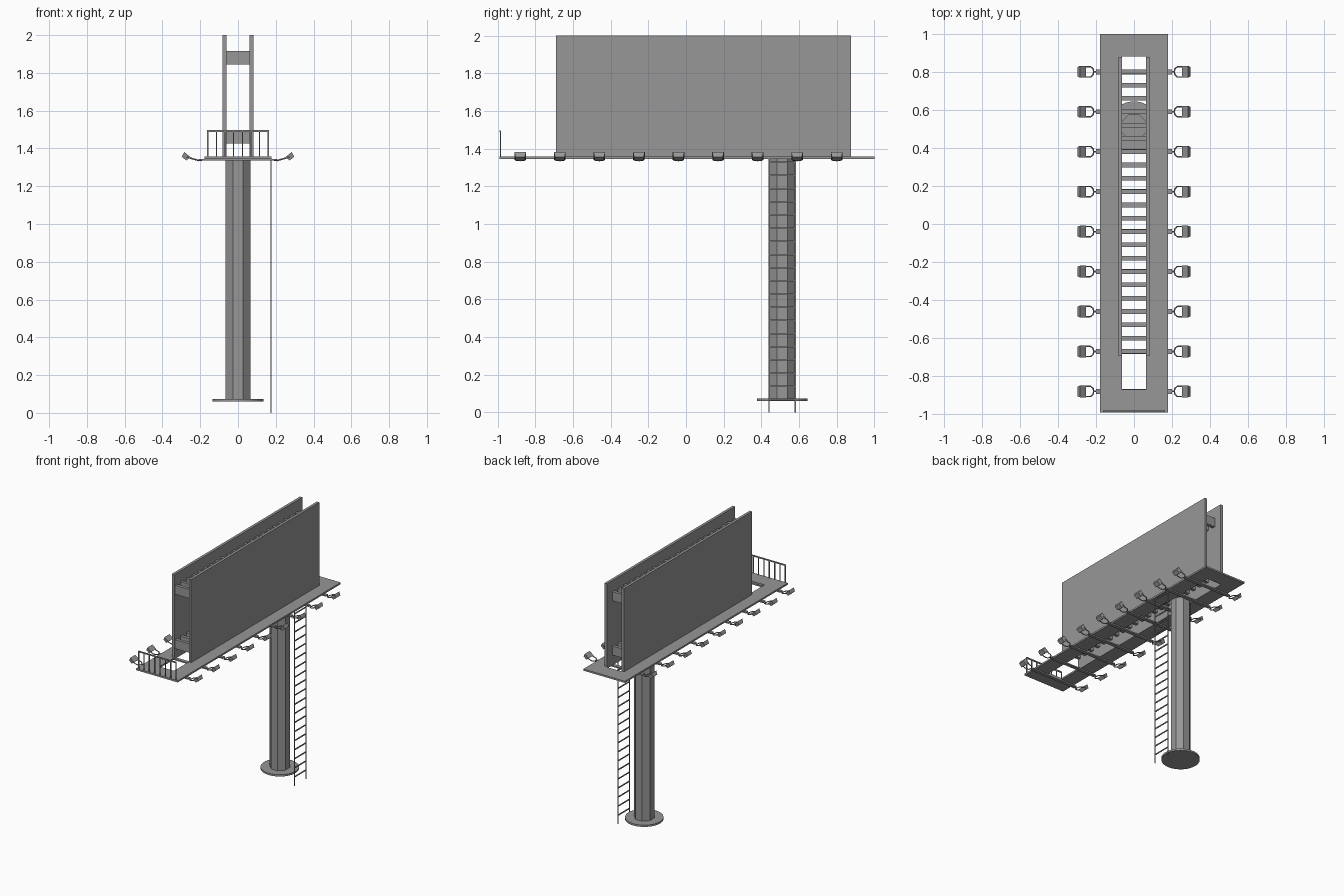
import bpy, bmesh, math
from mathutils import Matrix, Vector

cube = bpy.data.objects.get("Cube")
if cube:
    bpy.data.objects.remove(cube, do_unlink=True)

grey = bpy.data.materials.new("steel_grey")
grey.use_nodes = True
COLOUR = (0.31, 0.31, 0.31, 1)
grey.diffuse_color = COLOUR
grey.node_tree.nodes["Principled BSDF"].inputs["Base Color"].default_value = COLOUR


def finish(name, bm):
    bmesh.ops.recalc_face_normals(bm, faces=bm.faces)
    mesh = bpy.data.meshes.new(name)
    bm.to_mesh(mesh)
    bm.free()
    mesh.materials.append(grey)
    obj = bpy.data.objects.new(name, mesh)
    bpy.context.collection.objects.link(obj)
    return obj


def box(bm, x0, x1, y0, y1, z0, z1):
    size = Matrix.Diagonal((x1 - x0, y1 - y0, z1 - z0, 1))
    place = Matrix.Translation(((x0 + x1) / 2, (y0 + y1) / 2, (z0 + z1) / 2))
    return bmesh.ops.create_cube(bm, size=1, matrix=place @ size)["verts"]


def rod(bm, a, b, r):
    a, b = Vector(a), Vector(b)
    turn = (b - a).to_track_quat('Z', 'Y').to_matrix().to_4x4()
    bmesh.ops.create_cone(bm, cap_ends=True, segments=6, radius1=r, radius2=r,
                          depth=(b - a).length,
                          matrix=Matrix.Translation((a + b) / 2) @ turn)


def column(name, r, sides, z0, z1):
    bm = bmesh.new()
    place = Matrix.Translation((0, POLE_Y, (z0 + z1) / 2)) @ Matrix.Rotation(math.pi / sides, 4, 'Z')
    bmesh.ops.create_cone(bm, cap_ends=True, segments=sides, radius1=r, radius2=r,
                          depth=z1 - z0, matrix=place)
    finish(name, bm)


POLE_Y = 0.51
DECK_LOW, DECK_TOP = 1.345, 1.358
HALF_W, GAP = 0.178, 0.062

# Pole and its foot plate
column("pole", 0.072, 8, 0.07, DECK_LOW)
column("foot_plate", 0.135, 32, 0.06, 0.074)

# Walkway deck with a long central opening
bm = bmesh.new()
for s in (-1, 1):
    box(bm, min(s * GAP, s * HALF_W), max(s * GAP, s * HALF_W), -0.87, 0.88, DECK_LOW, DECK_TOP)
box(bm, -HALF_W, HALF_W, -0.99, -0.87, DECK_LOW, DECK_TOP)
box(bm, -HALF_W, HALF_W, 0.88, 1.0, DECK_LOW, DECK_TOP)
bmesh.ops.remove_doubles(bm, verts=bm.verts, dist=0.0001)
finish("deck", bm)

# Two display boards
for name, x0 in (("left_board", GAP), ("right_board", -GAP - 0.021)):
    bm = bmesh.new()
    box(bm, x0, x0 + 0.021, -0.69, 0.875, DECK_LOW, 2.0)
    finish(name, bm)

# Spacer bars between the boards
bm = bmesh.new()
for i in range(22):
    y = 0.80 - 0.07 * i
    for z0 in (1.425, 1.845):
        box(bm, -GAP, GAP, y - 0.012, y + 0.012, z0, z0 + 0.07)
finish("spacer_bars", bm)

# Guard rail on the front end
bm = bmesh.new()
for i in range(8):
    x = -0.16 + 0.32 * i / 7
    box(bm, x - 0.003, x + 0.003, -0.988, -0.982, DECK_TOP, 1.49)
box(bm, -0.163, 0.163, -0.989, -0.981, 1.488, 1.497)
finish("guard_rail", bm)

# Ladder
bm = bmesh.new()
for y in (POLE_Y - 0.07, POLE_Y + 0.07):
    box(bm, 0.172, 0.178, y - 0.003, y + 0.003, 0, DECK_LOW)
for i in range(19):
    z = 0.068 + 0.07 * i
    box(bm, 0.172, 0.178, POLE_Y - 0.07, POLE_Y + 0.07, z - 0.004, z + 0.004)
finish("ladder", bm)

# Cross arms, and a forked lamp at each end
arms, forks, lamps = bmesh.new(), bmesh.new(), bmesh.new()
for i in range(9):
    y = 0.80 - 0.21 * i
    box(arms, -0.2, 0.2, y - 0.013, y + 0.013, 1.335, DECK_LOW)
    for s in (-1, 1):
        # Neck and U-shaped fork
        path = [(0.25, -0.027, 1.348), (0.228, -0.027, 1.342), (0.215, -0.016, 1.338),
                (0.212, 0, 1.337), (0.215, 0.016, 1.338), (0.228, 0.027, 1.342),
                (0.25, 0.027, 1.348), (0.272, 0.027, 1.357)]
        path.insert(0, (0.272, -0.027, 1.357))
        points = [(s * px, y + py, pz) for px, py, pz in path]
        for a, b in zip(points, points[1:]):
            rod(forks, a, b, 0.004)
        rod(forks, (s * 0.19, y, 1.34), (s * 0.212, y, 1.337), 0.005)
        # Lamp housing narrows to the back and tilts towards the board
        verts = box(lamps, -0.021, 0.021, -0.031, 0.031, -0.014, 0.014)
        for v in verts:
            if v.co.z < 0:
                v.co.x *= 0.75
                v.co.y *= 0.8
        tilt = Matrix.Translation((s * 0.277, y, 1.357)) @ Matrix.Rotation(-s * math.radians(40), 4, 'Y')
        bmesh.ops.transform(lamps, matrix=tilt, verts=verts)
finish("cross_arms", arms)
finish("lamp_forks", forks)
finish("lamps", lamps)
